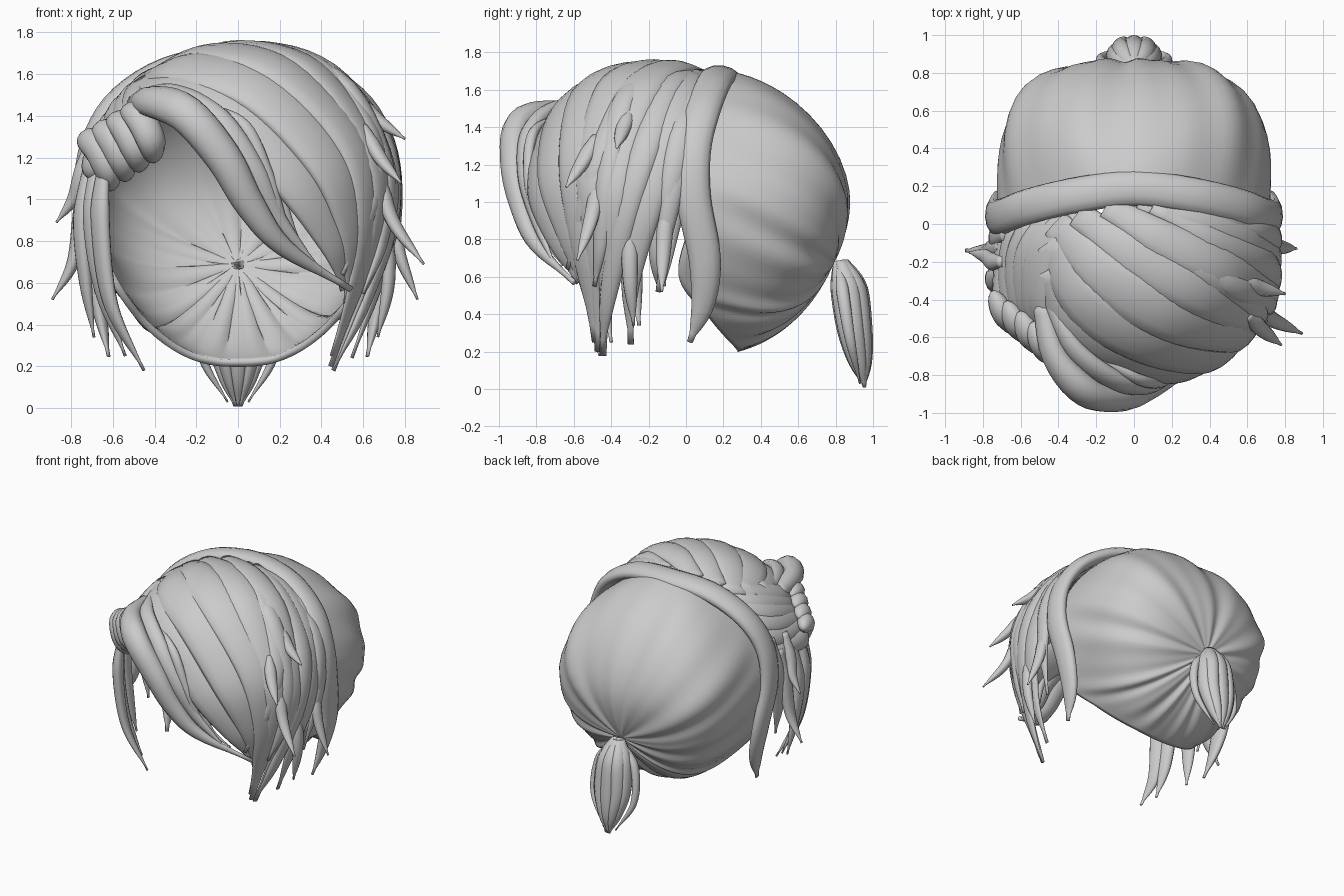
import bpy, bmesh, math
from mathutils import Vector as V

HEAD = V((0, -0.15, 0.95))


def snap(p, k=1.0):
    # push a rough point onto the front hair volume (ellipsoid above, tapering below)
    d = V(p) - HEAD
    x, y = abs(d.x) / 0.74, abs(d.y) / 0.68
    z = max(d.z, 0) / 0.76
    s = k / (x ** 2.2 + y ** 2.2 + z ** 2.2) ** (1 / 2.2)
    if d.z < 0:
        s *= 1 - 0.27 * (-d.z / 0.75) ** 1.5
        return HEAD + V((d.x * s, d.y * s, d.z))
    return HEAD + d * s


def spline(pts, n, closed=False):
    pts = [V(p) for p in pts]
    m = len(pts)
    out = []
    for i in range(n if closed else n + 1):
        u = i / n * (m if closed else m - 1)
        j = int(u) if closed else min(int(u), m - 2)
        f = u - j
        if closed:
            a, b, c, d = (pts[(j + q) % m] for q in (-1, 0, 1, 2))
        else:
            b, c = pts[j], pts[j + 1]
            a = pts[j - 1] if j else b * 2 - c
            d = pts[j + 2] if j + 2 < m else c * 2 - b
        out.append(0.5 * (2 * b + (c - a) * f + (2 * a - 5 * b + 4 * c - d) * f * f
                          + (3 * b - a - 3 * c + d) * f ** 3))
    return out


def lock(bm, pts, w, h, centre=HEAD, shape="tip", n=22, sides=12):
    # one tapered lock of hair: elliptical section swept along a spline
    path = spline(pts, n)
    rings = []
    for i, p in enumerate(path):
        t = i / n
        if shape == "tip":
            f = min(1, 0.55 + 1.6 * t) * (1 - t ** 3.5)
        elif shape == "both":
            f = (1 - abs(2 * t - 1) ** 7)
        else:
            f = math.sqrt(max(0, 1 - abs(2 * t - 1) ** 2.6))
        f = max(f, 0.17)
        tan = (path[min(i + 1, n)] - path[max(i - 1, 0)]).normalized()
        out = p - centre
        out = (out - tan * out.dot(tan)).normalized()
        side = tan.cross(out)
        rings.append([bm.verts.new(p + side * math.cos(a) * w * f + out * math.sin(a) * h * f)
                      for a in (2 * math.pi * q / sides for q in range(sides))])
    for r, s in zip(rings, rings[1:]):
        for q in range(sides):
            bm.faces.new((r[q], r[(q + 1) % sides], s[(q + 1) % sides], s[q]))
    bm.faces.new(rings[0][::-1])
    bm.faces.new(rings[-1])


def finish(name, bm):
    bmesh.ops.recalc_face_normals(bm, faces=bm.faces)
    me = bpy.data.meshes.new(name)
    bm.to_mesh(me)
    bm.free()
    ob = bpy.data.objects.new(name, me)
    bpy.context.collection.objects.link(ob)
    for f in me.polygons:
        f.use_smooth = True
    return ob


# combed-back shell: closed rim gathered to the ponytail knot
C = V((0, 0.12, 1.0))
KNOT = V((0, 0.82, 0.66))
half = [(0, .17, 1.7), (.4, .14, 1.58), (.66, .07, 1.27), (.72, .04, .95),
        (.61, -.04, .6), (.46, .12, .36), (.22, .26, .2), (0, .28, .18)]
rim = half + [(-x, y, z) for x, y, z in half[-2:0:-1]]
N, M = 140, 22
bm = bmesh.new()
rows = []
loop = spline(rim, N, True)
for j in range(M):
    row = []
    for i, b in enumerate(loop):
        d = b.lerp(KNOT, j / M) - C
        x, y = abs(d.x) / .725, abs(d.y) / .75
        z = abs(d.z) / (.71 if d.z > 0 else .83)
        k = 1 / ((x ** 3 + y ** 3) ** .6 + z ** 1.8) ** (1 / 1.8)
        a = i / N * 2 * math.pi
        v = j / M
        k *= 1 + .012 * math.sin(math.pi * v) * (math.sin(14 * a) + .6 * math.sin(23 * a + 1))
        row.append(bm.verts.new(C + d * k))
    rows.append(row)
for r, s in zip(rows, rows[1:]):
    for i in range(N):
        bm.faces.new((r[i], r[(i + 1) % N], s[(i + 1) % N], s[i]))
bm.faces.new(rows[-1])
shell = finish("back_hair_shell", bm)
mod = shell.modifiers.new("thickness", 'SOLIDIFY')
mod.thickness = 0.035
mod.offset = -1

# thick roll that frames the shell from side to side
bm = bmesh.new()
arc = [(.62, .02, .25), (.66, .09, .45), (.71, .10, .7), (.74, .04, 1.02), (.70, .04, 1.28),
       (.57, .09, 1.49), (.32, .15, 1.64), (0, .19, 1.68)]
lock(bm, arc + [(-x, y, z) for x, y, z in arc[-2::-1]], .095, .05, V((0, .08, .9)), "both", 64)
finish("hair_band_roll", bm)

# swept fringe sheets fanning from the left parting to the right cheek
bm = bmesh.new()
fringe = [
    ([(-.45, -.25, 1.5), (-.3, -.55, 1.5), (0, -.72, 1.38), (.25, -.72, 1.08), (.42, -.65, .8), (.54, -.6, .57)], .15),
    ([(-.45, -.1, 1.58), (-.25, -.42, 1.62), (.1, -.6, 1.48), (.36, -.62, 1.15), (.5, -.6, .85), (.55, -.55, .5)], .16),
    ([(-.42, 0, 1.6), (-.15, -.28, 1.7), (.2, -.47, 1.55), (.48, -.52, 1.2), (.55, -.52, .8), (.48, -.5, .25)], .15),
    ([(-.3, .05, 1.65), (0, -.17, 1.74), (.32, -.35, 1.55), (.56, -.45, 1.2), (.62, -.48, .85), (.46, -.48, .2)], .13),
    ([(-.15, .1, 1.7), (.15, -.08, 1.72), (.43, -.24, 1.5), (.65, -.36, 1.15), (.66, -.4, .8), (.48, -.46, .18)], .12),
]
for i, (pts, w) in enumerate(fringe):
    lock(bm, [snap(p, .995 + .006 * i) for p in pts], w, .05, n=30)
finish("swept_fringe", bm)

# right-hand locks falling from the roll
bm = bmesh.new()
right = [
    ([(.02, .12, 1.7), (.35, .02, 1.6), (.6, -.08, 1.35), (.75, -.2, 1), (.7, -.3, .6), (.6, -.31, .24)], .1),
    ([(.25, .1, 1.65), (.5, .03, 1.5), (.7, -.04, 1.2), (.75, -.1, .9), (.72, -.15, .52)], .075),
    ([(.1, .1, 1.7), (.4, -.08, 1.6), (.65, -.2, 1.3), (.74, -.32, .95), (.62, -.42, .5), (.48, -.46, .2)], .085),
    ([(0, 0, 1.72), (.35, -.25, 1.6), (.6, -.42, 1.3), (.66, -.55, 1), (.55, -.68, .64)], .075),
    ([(.4, .06, 1.6), (.62, -.02, 1.35), (.73, -.08, 1.1), (.75, -.12, .75)], .08),
    ([(.1, -.1, 1.72), (.45, -.3, 1.5), (.66, -.4, 1.15), (.68, -.45, .8), (.62, -.5, .55)], .07),
]
for i, (pts, w) in enumerate(right):
    lock(bm, [snap(p, 1.01 + .005 * i) for p in pts], w, .045)
finish("right_side_locks", bm)

# left strands drawn forward into the twist
bm = bmesh.new()
for i in range(6):
    t = i / 5
    root = (-.22 - .48 * t, .1 - .08 * t, 1.68 - .5 * t ** 1.5)
    mid = (-.44 - .25 * t, -.12 - .08 * t, 1.58 - .4 * t)
    near = (-.49 - .2 * t, -.4, 1.46 - .28 * t)
    end = (-.43 - .22 * t, -.62 + .14 * t, 1.34 - .19 * t)
    lock(bm, [snap(p, .96) for p in (root, mid)] + [near, end], .085, .055, shape="both")
finish("left_gathered_strands", bm)

# coils of the twist
bm = bmesh.new()
for i in range(4):
    o = V((-.07 * i, .055 * i, -.045 * i))
    lock(bm, [V(p) + o for p in [(-.54, -.52, 1.42), (-.48, -.64, 1.4), (-.42, -.68, 1.29), (-.40, -.6, 1.18)]],
         .075, .065, V((-.5, -.42, 1.2)), "round")
finish("twist_coils", bm)

# loop of hair rising from the twist and crossing the forehead
bm = bmesh.new()
loops = [
    ([(-.49, -.42, 1.46), (-.42, -.7, 1.47), (-.25, -.89, 1.41), (-.07, -.92, 1.2), (.06, -.88, .97), (.22, -.8, .77), (.54, -.6, .57)], .095, .08),
    ([(-.47, -.36, 1.5), (-.32, -.66, 1.5), (-.1, -.83, 1.38), (.07, -.86, 1.15), (.2, -.8, .9), (.4, -.7, .65)], .07, .05),
    ([(-.2, -.7, 1.45), (.02, -.82, 1.36), (.14, -.84, 1.12), (.22, -.79, .88), (.33, -.72, .7)], .035, .03),
    ([(-.1, -.68, 1.45), (.1, -.78, 1.3), (.19, -.79, 1.05), (.28, -.74, .8), (.4, -.66, .66)], .03, .03),
]
for pts, w, h in loops:
    lock(bm, pts, w, h, V((0, -.2, 1)), n=30)
finish("forehead_loop", bm)

# left hanging locks
bm = bmesh.new()
left = [
    ([(-.64, -.5, 1.2), (-.66, -.52, .9), (-.61, -.5, .5), (-.45, -.46, .18)], .065),
    ([(-.68, -.42, 1.2), (-.7, -.45, .9), (-.65, -.44, .55), (-.54, -.4, .25)], .06),
    ([(-.71, -.28, 1.2), (-.75, -.3, .9), (-.73, -.28, .6), (-.69, -.25, .34)], .065),
    ([(-.71, -.12, 1.2), (-.75, -.14, .95), (-.79, -.15, .7), (-.89, -.14, .52)], .06),
    ([(-.7, -.2, 1.3), (-.75, -.2, 1.12), (-.79, -.17, 1.0), (-.87, -.15, .89)], .05),
    ([(-.68, -.05, 1.3), (-.73, -.06, 1.05), (-.72, -.1, .8), (-.68, -.12, .55)], .07),
]
for pts, w in left:
    lock(bm, pts, w, .04)
finish("left_hanging_locks", bm)

# short wisps flicking outwards on the right
bm = bmesh.new()
wisps = [
    [(.56, -.3, 1.5), (.67, -.34, 1.38), (.80, -.37, 1.29)],
    [(.6, -.48, 1.35), (.68, -.56, 1.2), (.78, -.64, 1.08)],
    [(.67, -.46, 1.15), (.74, -.51, .9), (.89, -.58, .69)],
    [(.73, -.1, 1.0), (.77, -.12, .75), (.86, -.13, .52)],
    [(.71, -.3, .9), (.72, -.3, .6), (.67, -.28, .34)],
]
for pts in wisps:
    lock(bm, pts, .045, .035, n=14, sides=10)
finish("right_wisps", bm)

# small ponytail at the nape
bm = bmesh.new()
for i in range(8):
    a = i * math.pi / 4
    c, s = math.cos(a), math.sin(a)
    lock(bm, [(.03 * c, .83 + .02 * s, .68), (.09 * c, .87 + .06 * s, .55),
              (.11 * c, .9 + .06 * s, .33), (.07 * c, .93 + .04 * s, .15), (.015 * c, .955, .01)],
         .055, .04, V((0, .88, .35)))
for sx in (-1, 1):
    lock(bm, [(.03 * sx, .82, .66), (.15 * sx, .84, .5), (.17 * sx, .88, .25), (.05 * sx, .93, .03)],
         .035, .03, V((0, .88, .35)))
finish("ponytail", bm)
